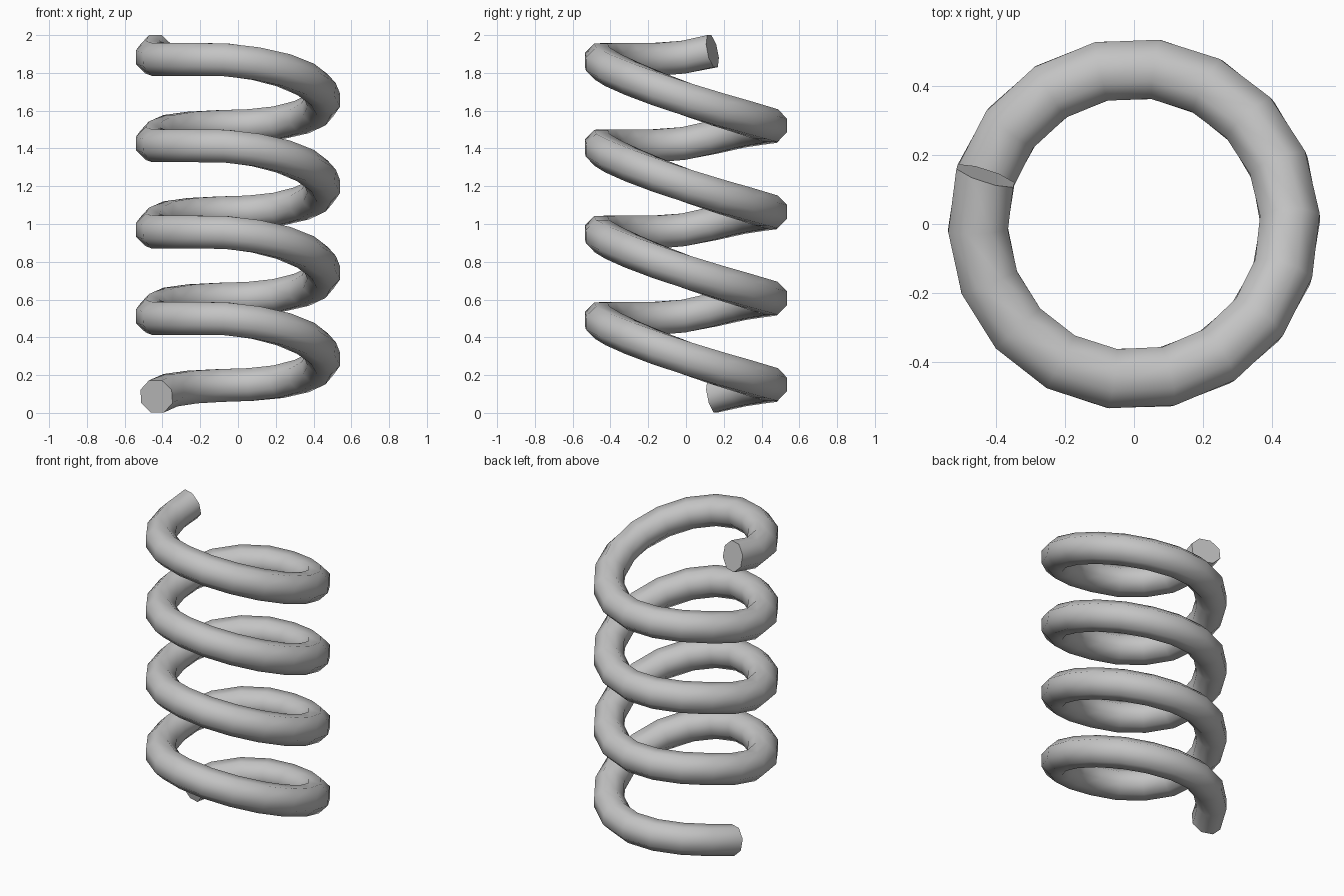
import bpy, bmesh
from math import cos, sin, pi, radians
from mathutils import Vector

cube = bpy.data.objects.get("Cube")
if cube:
    bpy.data.objects.remove(cube)

TURNS = 4
PITCH = 0.457
COIL_RADIUS = 0.454
WIRE_RADIUS = 0.094
SIDES = 8
START = radians(162)

# Height of the wire centre at equal steps around one turn
TURN_HEIGHTS = [0.087, 0.12, 0.137, 0.145, 0.15, 0.165, 0.195, 0.235, 0.285,
                0.34, 0.395, 0.443, 0.478, 0.498, 0.5, 0.5, 0.5, 0.512]
STEPS = len(TURN_HEIGHTS)


def centre(i):
    """Point on the wire's centre line, winding clockwise as it climbs."""
    a = START - 2 * pi * i / STEPS
    turn, step = divmod(i, STEPS)
    return Vector((COIL_RADIUS * cos(a), COIL_RADIUS * sin(a),
                   TURN_HEIGHTS[step] + turn * PITCH))


def ring(bm, i):
    """Octagonal wire section, square to the path."""
    p = centre(i)
    tangent = (centre(i + 1) - centre(i - 1)).normalized()
    out = Vector((p.x, p.y, 0)).normalized()
    up = out.cross(tangent).normalized()
    verts = []
    for k in range(SIDES):
        a = 2 * pi * (k + 0.5) / SIDES
        verts.append(bm.verts.new(p + WIRE_RADIUS * (cos(a) * out + sin(a) * up)))
    return verts


# Sweep the section along the coil and cap both ends
bm = bmesh.new()
rings = [ring(bm, i) for i in range(TURNS * STEPS + 1)]
for a, b in zip(rings, rings[1:]):
    for k in range(SIDES):
        n = (k + 1) % SIDES
        bm.faces.new((a[k], a[n], b[n], b[k]))
bm.faces.new(rings[0])
bm.faces.new(rings[-1])
bmesh.ops.recalc_face_normals(bm, faces=bm.faces)

mesh = bpy.data.meshes.new("coil_spring")
bm.to_mesh(mesh)
bm.free()
spring = bpy.data.objects.new("coil_spring", mesh)
bpy.context.collection.objects.link(spring)

# Plain grey metal
grey = bpy.data.materials.new("plain_grey")
grey.use_nodes = True
colour = (0.55, 0.55, 0.55, 1)
grey.diffuse_color = colour
grey.node_tree.nodes["Principled BSDF"].inputs["Base Color"].default_value = colour
mesh.materials.append(grey)

# Round wire, crisp cut ends
bpy.ops.object.select_all(action='DESELECT')
spring.select_set(True)
bpy.context.view_layer.objects.active = spring
bpy.ops.object.shade_smooth_by_angle(angle=radians(65))
